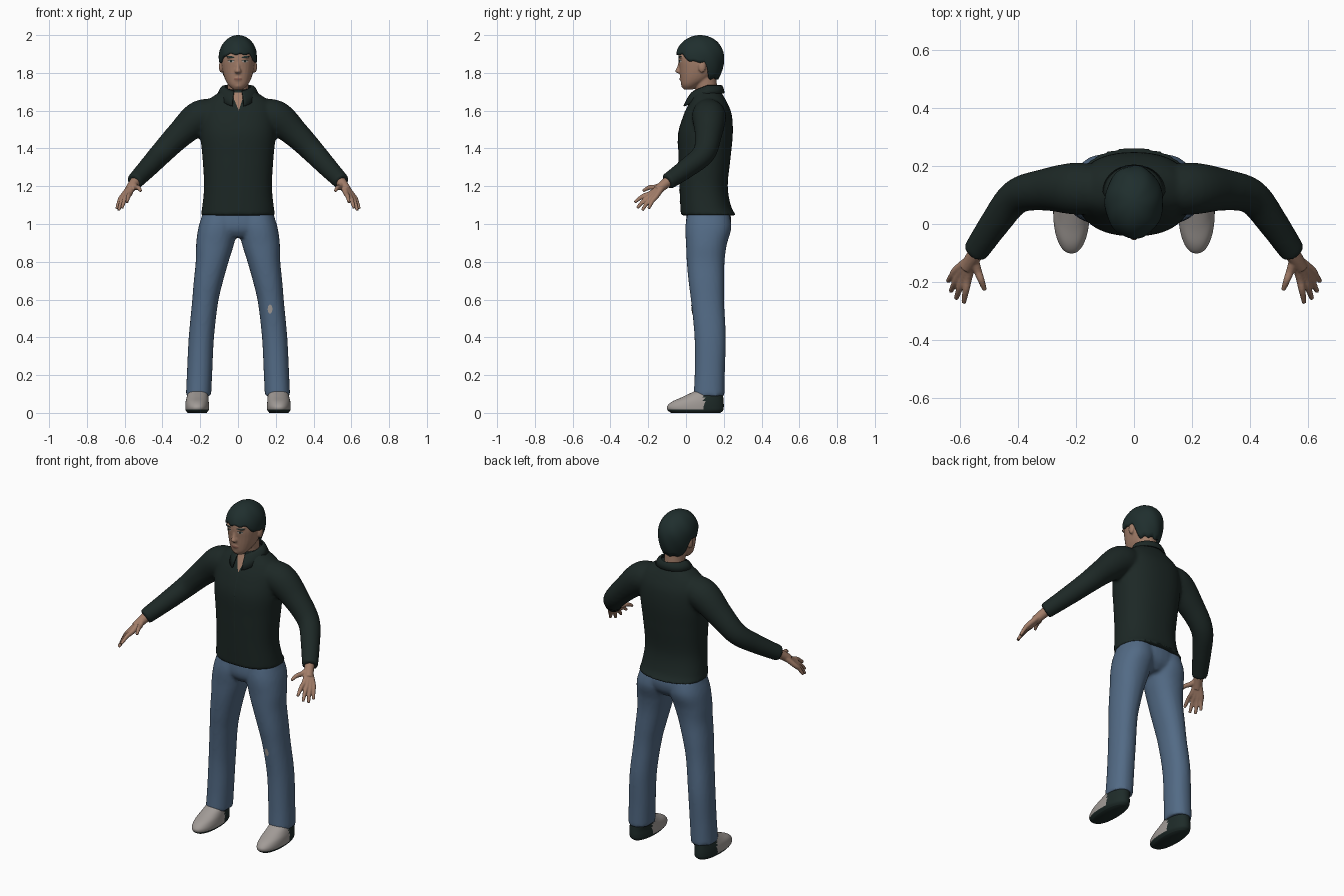
import bpy, bmesh, math
from mathutils import Vector

if "Cube" in bpy.data.objects:
    bpy.data.objects.remove(bpy.data.objects["Cube"])


def material(name, *rgb):
    mat = bpy.data.materials.new(name)
    mat.use_nodes = True
    node = mat.node_tree.nodes["Principled BSDF"]
    node.inputs["Base Color"].default_value = (*rgb, 1)
    node.inputs["Roughness"].default_value = 0.9
    mat.diffuse_color = (*rgb, 1)
    return mat


SHIRT = material("shirt_dark_green", .012, .021, .019)
HAIR = material("hair_black_green", .014, .028, .027)
JEANS = material("jeans_blue", .085, .145, .235)
SKIN = material("skin_tan", .36, .205, .14)
CANVAS = material("shoe_grey", .36, .33, .31)
RUBBER = material("sole_dark", .013, .024, .022)
LIP = material("lip_brown", .25, .11, .08)
EYE = material("eye_pale", .38, .34, .31)


def tube(bm, stations, upright=True, power=2.0, sides=28, steps=6):
    """Closed tube through stations (x, y, z, width radius, depth radius)."""
    pts = [Vector(s[:3]) for s in stations]
    radii = [Vector((s[3], s[-1])) for s in stations]
    last = len(pts) - 1

    def spline(vals, i, t):
        a, b, c, d = (vals[max(0, min(last, i + k))] for k in (-1, 0, 1, 2))
        return b + ((c - a) + (2 * a - 5 * b + 4 * c - d) * t
                    + (3 * (b - c) + d - a) * t * t) * t / 2

    samples = [(i, k / steps) for i in range(last) for k in range(steps)]
    samples.append((last - 1, 1))
    path = [spline(pts, i, t) for i, t in samples]
    rings = []
    for j, (i, t) in enumerate(samples):
        u, v = Vector((1, 0, 0)), Vector((0, 1, 0))
        if not upright:
            tangent = path[min(j + 1, len(path) - 1)] - path[max(j - 1, 0)]
            u = tangent.cross(Vector((0, 0, 1))).normalized()
            v = u.cross(tangent).normalized()
        r = spline(radii, i, t)
        ring = []
        for k in range(sides):
            a = math.tau * k / sides
            c, s = (math.copysign(abs(f) ** (2 / power), f)
                    for f in (math.cos(a), math.sin(a)))
            ring.append(bm.verts.new(path[j] + u * r.x * c + v * r.y * s))
        rings.append(ring)
    for lo, hi in zip(rings, rings[1:]):
        for k in range(sides):
            n = (k + 1) % sides
            bm.faces.new((lo[k], lo[n], hi[n], hi[k]))
    bm.faces.new(rings[0][::-1])
    bm.faces.new(rings[-1])


def ball(bm, centre, size):
    made = bmesh.ops.create_uvsphere(bm, u_segments=20, v_segments=14, radius=1)
    for v in made["verts"]:
        v.co = Vector(c + s * x for c, s, x in zip(centre, size, v.co))


def finish(name, bm, *mats, voxel=0, smooth=4):
    bmesh.ops.recalc_face_normals(bm, faces=bm.faces)
    mesh = bpy.data.meshes.new(name)
    bm.to_mesh(mesh)
    bm.free()
    for m in mats:
        mesh.materials.append(m)
    mesh.polygons.foreach_set("use_smooth", [True] * len(mesh.polygons))
    ob = bpy.data.objects.new(name, mesh)
    bpy.context.collection.objects.link(ob)
    if voxel:
        mod = ob.modifiers.new("blend", "REMESH")
        mod.mode = "VOXEL"
        mod.voxel_size = voxel
        mod.use_smooth_shade = True
        mod = ob.modifiers.new("soften", "SMOOTH")
        mod.factor, mod.iterations = 0.5, smooth
    return ob


def plate(name, outline, target, mat, lift=.003):
    """Thin painted patch, outlined in x and z, wrapped on the front of target."""
    bm = bmesh.new()
    pts = [Vector((x, -.5, z)) for x, z in outline]
    mid = sum(pts, Vector()) / len(pts)
    rings = [[bm.verts.new(mid.lerp(p, f)) for p in pts] for f in (1, .75, .5, .25)]
    n = len(pts)
    for a, b in zip(rings, rings[1:]):
        for k in range(n):
            bm.faces.new((a[k], a[(k + 1) % n], b[(k + 1) % n], b[k]))
    bm.faces.new(rings[-1])
    mod = finish(name, bm, mat).modifiers.new("wrap", "SHRINKWRAP")
    mod.target = target
    mod.wrap_method = "PROJECT"
    mod.wrap_mode = "ABOVE_SURFACE"
    mod.use_project_y = True
    mod.offset = lift


def oval(x, z, rx, rz, tilt=0):
    return [(x + rx * math.cos(a), z + rz * math.sin(a) + tilt * math.cos(a))
            for a in (math.tau * k / 16 for k in range(16))]


def outline(*corners, parts=8):
    return [(a[0] + (b[0] - a[0]) * k / parts, a[1] + (b[1] - a[1]) * k / parts)
            for a, b in zip(corners, corners[1:] + corners[:1]) for k in range(parts)]


# Shirt: torso and both sleeves blended into one skin
bm = bmesh.new()
tube(bm, [(0, .12, 1.045, .198, .148), (0, .105, 1.09, .19, .135),
          (0, .093, 1.2, .18, .128), (0, .098, 1.35, .188, .138),
          (0, .104, 1.48, .2, .144), (0, .115, 1.58, .195, .127),
          (0, .118, 1.645, .17, .099), (0, .116, 1.69, .11, .075),
          (0, .114, 1.715, .068, .064)], power=2.3, sides=40)
for s in (-1, 1):
    tube(bm, [(s * .1, .115, 1.575, .08), (s * .2, .122, 1.565, .09),
              (s * .31, .118, 1.472, .072), (s * .405, .095, 1.375, .061),
              (s * .475, .01, 1.3, .053), (s * .55, -.1, 1.222, .044)], upright=False)
shirt = finish("shirt", bm, SHIRT, voxel=.01, smooth=6)

# Collar: folded band left open at the throat
bm = bmesh.new()
rows = []
for k in range(41):
    a = .3 + (math.tau - .6) * k / 40
    c, s = math.cos(a), math.sin(a)
    front = max(0, c)
    rows.append([bm.verts.new((s * (.07 + .038 * f), .112 - c * (.075 + f * (.018 + .04 * front)),
                               1.735 - .03 * front - f * (.042 + .04 * front)
                               + .012 * math.sin(math.pi * f)))
                 for f in (0, .3, .65, 1)])
for a, b in zip(rows, rows[1:]):
    for k in range(3):
        bm.faces.new((a[k], b[k], b[k + 1], a[k + 1]))
collar = finish("collar", bm, SHIRT)
collar.modifiers.new("thickness", "SOLIDIFY").thickness = .008

# Open neckline and button placket
plate("open_neckline", outline((-.036, 1.695), (.036, 1.695), (.004, 1.6)), shirt, SKIN)
plate("placket", outline((.002, 1.07), (.007, 1.07), (.007, 1.6), (.002, 1.6)), shirt, RUBBER, .002)

# Jeans: hips and both legs
bm = bmesh.new()
tube(bm, [(0, .115, 1.12, .165, .1), (0, .12, 1.03, .195, .119),
          (0, .115, .97, .18, .112), (0, .11, .93, .09, .08)])
for s in (-1, 1):
    tube(bm, [(s * .095, .118, 1.06, .09, .11), (s * .107, .118, .98, .103, .122),
              (s * .122, .108, .89, .1, .108), (s * .137, .104, .8, .087, .1),
              (s * .158, .108, .69, .077, .094), (s * .175, .115, .58, .069, .087),
              (s * .194, .128, .4, .067, .083), (s * .203, .126, .22, .067, .08),
              (s * .209, .122, .09, .067, .082)], power=2.2)
jeans = finish("jeans", bm, JEANS, voxel=.01)
plate("knee_patch", oval(.17, .55, .012, .024), jeans, CANVAS)

# Shoes: grey canvas with dark heel and sole
for s, side in ((-1, "right"), (1, "left")):
    bm = bmesh.new()
    tube(bm, [(s * .216, .052, 0, .05, .13), (s * .216, .05, .014, .061, .147),
              (s * .216, .05, .035, .063, .15), (s * .216, .063, .06, .061, .136),
              (s * .214, .09, .085, .057, .107), (s * .211, .12, .115, .052, .075)],
         sides=48, power=2.2)
    for f in bm.faces:
        c = f.calc_center_median()
        f.material_index = int(c.z < .016 or c.y > .095)
    finish(side + "_shoe", bm, CANVAS, RUBBER)

# Hands: each finger runs from the wrist through its knuckle
FINGERS = {"thumb": ((.54, -.16, 1.195), (.515, -.228, 1.175)),
           "index": ((.572, -.185, 1.163), (.588, -.272, 1.115)),
           "middle": ((.588, -.182, 1.153), (.614, -.258, 1.085)),
           "ring": ((.602, -.172, 1.147), (.632, -.232, 1.072)),
           "little": ((.612, -.158, 1.146), (.642, -.198, 1.082))}
for s, side in ((-1, "right"), (1, "left")):
    bm = bmesh.new()
    flip = lambda p: (s * p[0], p[1], p[2])
    tube(bm, [(s * .53, -.07, 1.243, .03), (s * .553, -.112, 1.212, .027),
              (s * .578, -.152, 1.178, .024)], upright=False, sides=16)
    for knuckle, tip in FINGERS.values():
        middle = [(a + b) / 2 for a, b in zip(knuckle, tip)]
        middle[2] += .008
        tube(bm, [(*flip((.555, -.115, 1.212)), .018), (*flip(knuckle), .0145),
                  (*flip(middle), .012), (*flip(tip), .008)], upright=False, sides=12)
    finish(side + "_hand", bm, SKIN, voxel=.004, smooth=2)

# Head: skull, neck, nose, mouth, brow and ears
bm = bmesh.new()
tube(bm, [(0, .012, 1.712, .025, .024), (0, .024, 1.735, .05, .048),
          (0, .05, 1.77, .07, .08), (0, .067, 1.82, .084, .102),
          (0, .073, 1.875, .089, .113), (0, .077, 1.93, .082, .108),
          (0, .08, 1.975, .05, .07)], power=2.2)
tube(bm, [(0, .113, 1.64, .062, .062), (0, .108, 1.71, .056, .058),
          (0, .095, 1.79, .058, .065)])
tube(bm, [(0, -.03, 1.865, .007, .008), (0, -.036, 1.83, .01, .012),
          (0, -.04, 1.808, .017, .017), (0, -.032, 1.797, .013, .01)], sides=16)
ball(bm, (0, -.019, 1.768), (.026, .016, .013))
ball(bm, (0, -.004, 1.733), (.026, .022, .016))
for s in (-1, 1):
    ball(bm, (s * .035, -.026, 1.884), (.026, .013, .008))
    ball(bm, (s * .09, .085, 1.833), (.011, .02, .032))
head = finish("head", bm, SKIN, voxel=.005, smooth=3)

# Painted face
for s, side in ((-1, "right"), (1, "left")):
    plate(side + "_eye", oval(s * .036, 1.861, .015, .0055), head, EYE, .002)
    plate(side + "_iris", oval(s * .036, 1.861, .006, .0055), head, RUBBER, .0035)
    plate(side + "_eyelid", oval(s * .036, 1.867, .017, .0025), head, RUBBER, .003)
    plate(side + "_eyebrow", oval(s * .038, 1.884, .021, .004, s * .002), head, HAIR)
plate("lips", oval(0, 1.768, .022, .006), head, LIP, .002)


# Hair: dome with a hairline that drops behind the ears
def ease(lo, hi, x):
    t = max(0, min(1, (x - lo) / (hi - lo)))
    return t * t * (3 - 2 * t)


bm = bmesh.new()
crown = bm.verts.new((0, .08, 2))
rings = []
for j in range(1, 15):
    ring = []
    for k in range(64):
        a = math.tau * k / 64
        back = -math.cos(a)
        low = 1.9 - .042 * ease(-.85, -.35, back) - .09 * ease(.15, .55, back)
        low += .005 * math.sin(11 * a)
        z = low + (2 - low) * math.cos(j / 14 * math.pi / 2)
        h = (z - 1.885) / .115
        r = max(0, 1 - h * h) ** .5 if h > 0 else 1 - .22 * h * h
        r *= 1 + .012 * math.sin(7 * a + 4 * h)
        ring.append(bm.verts.new((.101 * r * math.sin(a), .075 + .127 * r * back, z)))
    rings.append(ring)
for k in range(64):
    n = (k + 1) % 64
    bm.faces.new((crown, rings[0][k], rings[0][n]))
    for a, b in zip(rings, rings[1:]):
        bm.faces.new((a[k], b[k], b[n], a[n]))
hair = finish("hair", bm, HAIR)
mod = hair.modifiers.new("thickness", "SOLIDIFY")
mod.thickness, mod.offset = .018, -1
